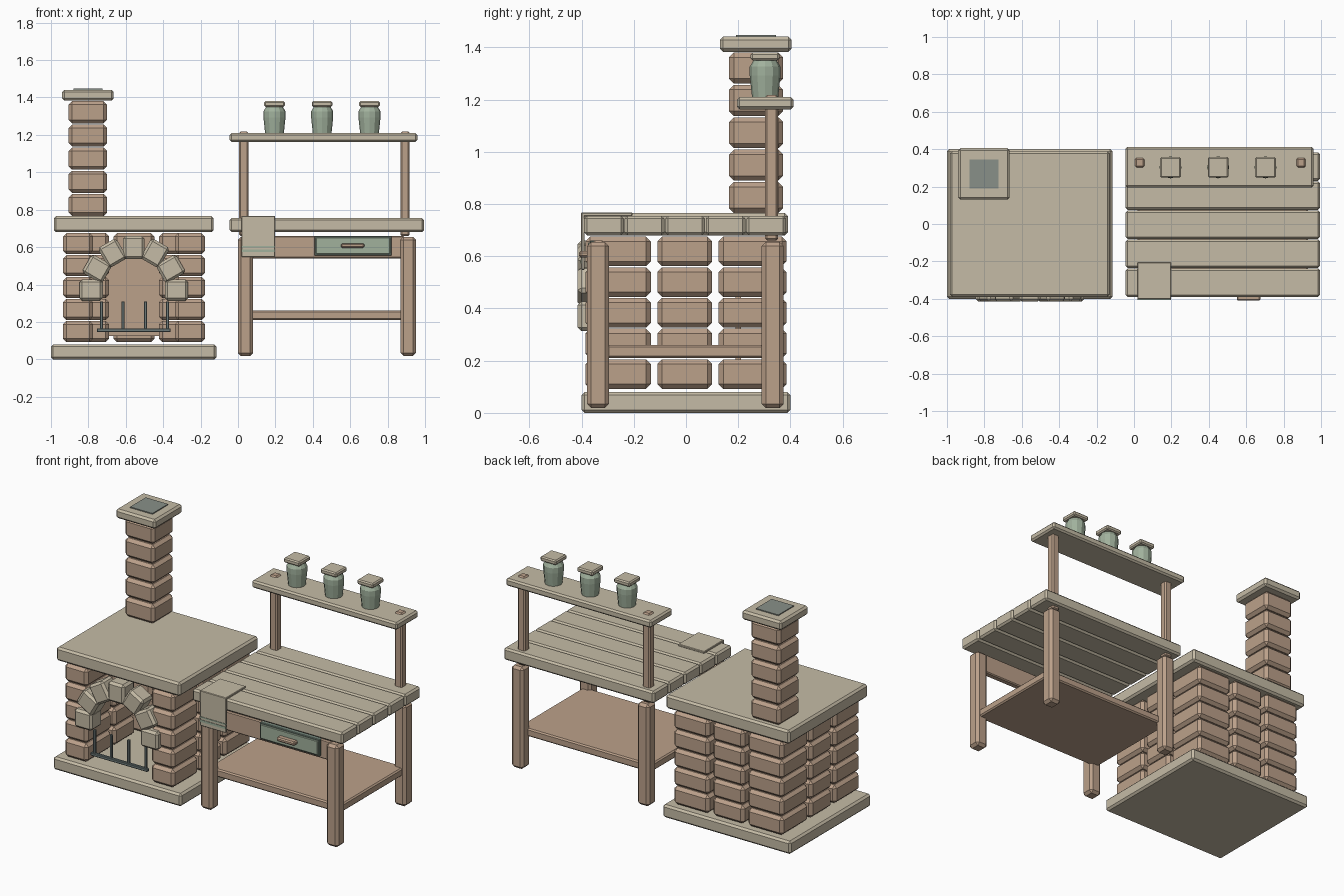
import bpy, math
from mathutils import Matrix, Vector

old = bpy.data.objects.get("Cube")
if old:
    bpy.data.objects.remove(old, do_unlink=True)


def material(name, r, g, b):
    m = bpy.data.materials.new(name)
    m.use_nodes = True
    m.diffuse_color = (r, g, b, 1)
    m.node_tree.nodes["Principled BSDF"].inputs["Base Color"].default_value = (r, g, b, 1)
    return m


CREAM = material("cream_stone", .56, .50, .38)
WOOD = material("warm_brown", .50, .355, .255)
GREEN = material("sage_green", .355, .44, .335)
DARK = material("dark_green", .17, .23, .19)
IRON = material("iron_grey", .15, .19, .185)
SOOT = material("flue_grey", .25, .28, .25)


def mesh_object(name, verts, faces, mat):
    me = bpy.data.meshes.new(name)
    me.from_pydata(verts, [], faces)
    me.materials.append(mat)
    ob = bpy.data.objects.new(name, me)
    bpy.context.collection.objects.link(ob)
    return ob


def box(name, x, y, z, mat, bevel=.01):
    """Chamfered box from its (min, max) range on each axis."""
    mid = Vector([(a + b) / 2 for a, b in (x, y, z)])
    verts = [Vector((i, j, k)) - mid for i in x for j in y for k in z]
    faces = [(0, 1, 3, 2), (4, 6, 7, 5), (0, 4, 5, 1), (2, 3, 7, 6), (0, 2, 6, 4), (1, 5, 7, 3)]
    ob = mesh_object(name, verts, faces, mat)
    ob.location = mid
    if bevel:
        mod = ob.modifiers.new("chamfer", 'BEVEL')
        mod.width, mod.segments = bevel, 1
        mod.limit_method = 'NONE'
    return ob


def around(c, half):
    return (c - half, c + half)


# Oven slabs
box("oven_base", (-1, -.115), (-.4, .4), (0, .08), CREAM, .012)
box("oven_top", (-.985, -.13), (-.39, .39), (.68, .765), CREAM, .012)

# Oven walls: three brick columns per side, one more in the middle of the back
LEFT, RIGHT = -.935, -.177
for row in range(5):
    z = (.092 + row * .1175, .205 + row * .1175)
    for y, width in (((-.385, -.135), .16), ((-.11, .10), .16), ((.125, .385), .245)):
        box("wall_brick", (LEFT, LEFT + width), y, z, WOOD, .018)
        box("wall_brick", (RIGHT - width, RIGHT), y, z, WOOD, .018)
    box("back_brick", (-.665, -.447), (.225, .385), z, WOOD, .018)

# Arched panel at the back of the mouth
CX, CZ = -.557, .365
outline = [(CX - .18, .125), (CX + .18, .125)]
outline += [(CX + .18 * math.cos(a * math.pi / 12), CZ + .18 * math.sin(a * math.pi / 12))
            for a in range(13)]
n = len(outline)
verts = [(x, y, z) for y in (.19, .21) for x, z in outline]
faces = [tuple(range(n)), tuple(range(2 * n - 1, n - 1, -1))]
faces += [(i, i + n, (i + 1) % n + n, (i + 1) % n) for i in range(n)]
mesh_object("hearth_panel", verts, faces, WOOD)

# Arch stones
for i in range(7):
    angle = i * math.pi / 6
    stone = box("arch_stone", around(0, .062), around(0, .055), around(0, .057), CREAM, .014)
    stone.matrix_world = (Matrix.Translation((CX, -.36, CZ + .005))
                          @ Matrix.Rotation(-angle, 4, 'Y')
                          @ Matrix.Translation((.228, 0, 0)))

# Fire grate
box("grate_rail", (-.755, -.36), around(-.37, .01), (.145, .166), IRON, .004)
for x in (-.73, -.615, -.495, -.377):
    box("grate_bar", around(x, .008), around(-.37, .008), (.155, .31), IRON, .003)

# Chimney
for row in range(5):
    box("chimney_brick", (-.905, -.7), (.165, .372), (.766 + row * .124, .884 + row * .124), WOOD, .018)
box("chimney_cap", (-.94, -.665), (.13, .405), (1.383, 1.441), CREAM, .012)
box("flue_opening", around(-.802, .077), around(.268, .077), (1.438, 1.447), SOOT, 0)

# Bench legs, lower shelf and apron
for x in (.04, .91):
    for y in (-.337, .332):
        box("bench_leg", around(x, .041), around(y, .042), (.018, .655), WOOD, .016)
box("lower_shelf", (.02, .93), (-.32, .32), (.21, .26), WOOD, .008)
box("apron", (.06, .89), (-.355, -.315), (.54, .66), WOOD, .006)

# Bench top planks
for i in range(5):
    y = -.39 + i * .1553
    box("top_plank", (-.045, .995), (y, y + .152), (.68, .755), CREAM, .011)

# Drawer with frame and pull
box("drawer_frame", (.408, .822), (-.368, -.34), (.555, .66), DARK, .003)
box("drawer_front", (.417, .813), (-.376, -.35), (.564, .652), GREEN, .003)
box("drawer_pull", (.55, .675), (-.41, -.37), (.595, .62), WOOD, .007)

# Cloth hung over the front edge
box("cloth_top", (.018, .198), (-.402, -.205), (.753, .767), CREAM, .003)
box("cloth_front", (.018, .198), (-.402, -.388), (.548, .766), CREAM, .003)
for z in ((.573, .587), (.598, .606)):
    box("cloth_stripe", (.019, .197), (-.405, -.4), z, GREEN, 0)

# Upper shelf on posts
for x in (.03, .893):
    box("shelf_post", around(x, .025), around(.328, .025), (.66, 1.217), WOOD, .008)
box("upper_shelf", (-.045, .96), (.195, .412), (1.163, 1.209), CREAM, .01)

# Jars: faceted turned bodies with square lids
PROFILE = [(.05, 0), (.059, .085), (.059, .118), (.044, .143)]
SIDES = 12
for x in (.195, .45, .703):
    verts = [(r * math.cos(2 * math.pi * s / SIDES), r * math.sin(2 * math.pi * s / SIDES), z)
             for r, z in PROFILE for s in range(SIDES)]
    faces = [(k * SIDES + s, k * SIDES + (s + 1) % SIDES,
              (k + 1) * SIDES + (s + 1) % SIDES, (k + 1) * SIDES + s)
             for k in range(len(PROFILE) - 1) for s in range(SIDES)]
    faces += [tuple(reversed(range(SIDES))), tuple(range(3 * SIDES, 4 * SIDES))]
    jar = mesh_object("jar", verts, faces, GREEN)
    jar.location = (x, .303, 1.208)
    box("jar_lid", around(x, .055), around(.303, .055), (1.35, 1.38), CREAM, .007)
